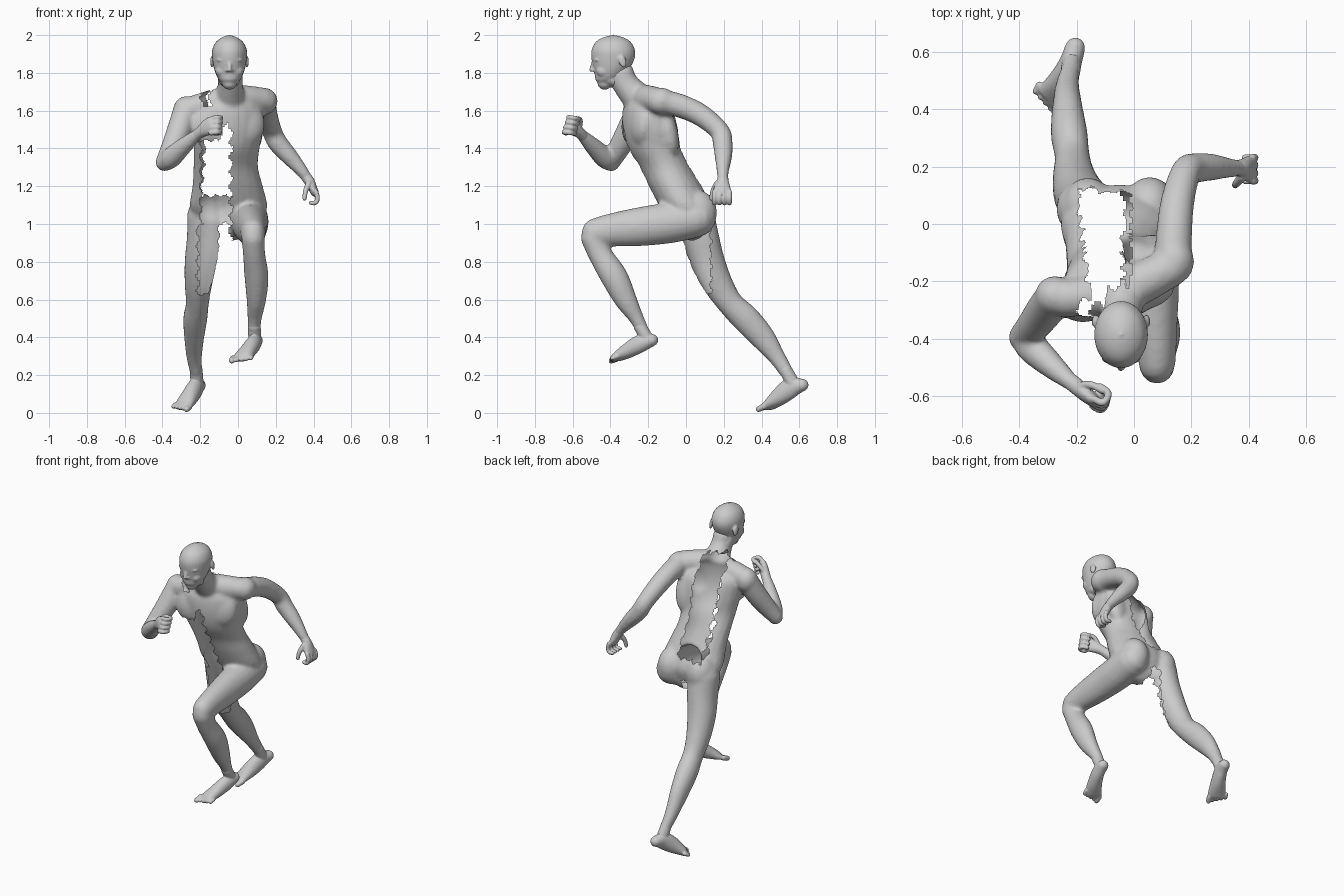
import bpy, bmesh, math
from mathutils import Vector, Matrix

skin = bpy.data.materials.new("skin_grey")
skin.diffuse_color = (0.6, 0.6, 0.6, 1)
Y, Z = Vector((0, 1, 0)), Vector((0, 0, 1))


def spline(pts, n=5):
    """Smooth resampling of the stations."""
    out = []
    for i in range(len(pts) - 1):
        a, b = pts[max(i - 1, 0)], pts[i]
        c, d = pts[i + 1], pts[min(i + 2, len(pts) - 1)]
        for k in range(n):
            t = k / n
            out.append([0.5 * (2 * q + (r - p) * t + (2 * p - 5 * q + 4 * r - s) * t * t
                               + (3 * q - p - 3 * r + s) * t ** 3)
                        for p, q, r, s in zip(a, b, c, d)])
    return out + [list(pts[-1])]


def tube(bm, pts, ref=Y, flat=False, sides=20):
    """Loft of ellipses; a station is x, y, z, half width, half depth, yaw."""
    pts = [list(p) + [p[3]] * (5 - len(p)) + [0] * (6 - max(len(p), 5)) for p in pts]
    st = spline(pts)
    cs = [Vector(p[:3]) for p in st]
    tans = [Z if flat else (cs[min(i + 1, len(cs) - 1)] - cs[max(i - 1, 0)]).normalized()
            for i in range(len(cs))]
    rows = [(c, t, p[3], p[4], p[5]) for c, t, p in zip(cs, tans, st)]
    for end, sg in ((0, -1), (-1, 1)):          # rounded ends
        c, t, w, d, yaw = rows[end]
        r = min(w, d)
        for o, s in ((0.5, 0.85), (0.85, 0.5), (0.98, 0.15)):
            row = (c + t * sg * r * o, t, w * s, d * s, yaw)
            rows.insert(0, row) if sg < 0 else rows.append(row)
    rings = []
    for c, t, w, d, yaw in rows:
        s = Matrix.Rotation(yaw, 3, t) @ t.cross(ref).normalized()
        u = s.cross(t)
        rings.append([bm.verts.new(c + s * w * math.cos(a) + u * d * math.sin(a))
                      for a in (2 * math.pi * j / sides for j in range(sides))])
    for a, b in zip(rings, rings[1:]):
        for j in range(sides):
            k = (j + 1) % sides
            bm.faces.new((a[j], a[k], b[k], b[j]))
    bm.faces.new(rings[0][::-1])
    bm.faces.new(rings[-1])


def blob(bm, c, r, tilt=0, yaw=0):
    m = (Matrix.Translation(c) @ Matrix.Rotation(tilt, 4, 'X') @ Matrix.Rotation(yaw, 4, 'Z')
         @ Matrix.Diagonal((*r, 1)))
    bmesh.ops.create_icosphere(bm, subdivisions=3, radius=1, matrix=m)


def fuse(name, bm, voxel, smooth, hole=None):
    """Melt overlapping volumes into one skin, then open the torn areas."""
    bmesh.ops.recalc_face_normals(bm, faces=bm.faces)
    me = bpy.data.meshes.new(name)
    bm.to_mesh(me)
    bm.free()
    ob = bpy.data.objects.new(name, me)
    bpy.context.collection.objects.link(ob)
    mod = ob.modifiers.new("melt", 'REMESH')
    mod.mode = 'VOXEL'
    mod.voxel_size = voxel
    dg = bpy.context.evaluated_depsgraph_get()
    new = bpy.data.meshes.new_from_object(ob.evaluated_get(dg))
    ob.modifiers.clear()
    ob.data = new
    b = bmesh.new()
    b.from_mesh(new)
    for _ in range(smooth):
        bmesh.ops.smooth_vert(b, verts=b.verts, factor=0.5, use_axis_x=True,
                              use_axis_y=True, use_axis_z=True)
    if hole:
        gone = [f for f in b.faces if hole(f.calc_center_median())]
        bmesh.ops.delete(b, geom=gone, context='FACES')
    for f in b.faces:
        f.smooth = True
        f.material_index = 0
    b.to_mesh(new)
    b.free()
    new.materials.clear()
    new.materials.append(skin)


# ---- body: torso, neck, arms and legs ----
bm = bmesh.new()
tube(bm, [(-.05, .03, 1.00, .165, .09), (-.05, .0, 1.09, .205, .137),
          (-.055, -.055, 1.2, .187, .142), (-.065, -.11, 1.3, .172, .136, .08),
          (-.06, -.166, 1.4, .176, .14, .18), (-.055, -.188, 1.5, .194, .143, .25),
          (-.055, -.203, 1.6, .192, .128, .28), (-.05, -.22, 1.65, .14, .09, .28)], flat=True)
# shoulder girdle, neck, chest, shoulder blade and seat masses
tube(bm, [(.13, -.15, 1.655, .068), (-.04, -.23, 1.66, .075), (-.25, -.26, 1.61, .065)], Z)
tube(bm, [(-.04, -.35, 1.80, .064, .075), (-.04, -.32, 1.74, .066, .07),
          (-.045, -.25, 1.66, .085)])
blob(bm, (.04, -.235, 1.53), (.105, .062, .12), -.1, .28)
blob(bm, (-.15, -.275, 1.53), (.105, .062, .12), -.1, .28)
blob(bm, (.055, -.105, 1.5), (.08, .058, .15), .25, .2)
blob(bm, (.055, .055, 1.06), (.09, .11, .122))
blob(bm, (-.16, .055, 1.06), (.092, .107, .125))
# back-swung arm
blob(bm, (.14, -.13, 1.65), (.07, .08, .072))
tube(bm, [(.135, -.14, 1.65, .066), (.14, -.03, 1.625, .063), (.152, .08, 1.575, .059),
          (.18, .178, 1.492, .053), (.21, .194, 1.43, .053), (.27, .198, 1.36, .047),
          (.335, .195, 1.285, .034), (.375, .195, 1.23, .027)], Vector((1, 0, .3)))
# forward-swung arm
blob(bm, (-.275, -.25, 1.6), (.07, .07, .078))
tube(bm, [(-.275, -.25, 1.61, .066), (-.31, -.3, 1.5, .066), (-.352, -.355, 1.4, .058),
          (-.393, -.395, 1.325, .046)])
tube(bm, [(-.39, -.395, 1.32, .044), (-.355, -.43, 1.35, .055), (-.29, -.49, 1.41, .046),
          (-.215, -.555, 1.475, .029)])
# raised leg
tube(bm, [(.06, .06, 1.03, .1, .1), (.062, -.08, 1.007, .1, .108), (.07, -.25, .985, .086, .103),
          (.078, -.4, .967, .072, .088), (.08, -.487, .95, .065, .078)], Z)
tube(bm, [(.08, -.495, .93, .062, .064), (.085, -.455, .84, .059, .063), (.098, -.38, .72, .064, .072),
          (.097, -.32, .6, .052, .06), (.087, -.256, .49, .037, .038), (.085, -.22, .41, .034, .036)])
# trailing leg
tube(bm, [(-.17, .05, 1.05, .1, .1), (-.177, .075, .93, .094, .1), (-.197, .115, .8, .086, .092),
          (-.21, .17, .68, .073, .08), (-.215, .235, .58, .061, .069), (-.226, .315, .5, .064, .075),
          (-.232, .405, .4, .053, .067), (-.232, .478, .3, .042, .047), (-.222, .53, .22, .034, .038),
          (-.215, .567, .16, .034, .036)])


def torn(p):
    """Ragged missing strips: belly, spine, shoulder top, crotch and inner thigh."""
    x = p.x + .009 * math.sin(p.z * 80)
    y = p.y + .007 * math.sin(p.z * 95)
    z = p.z + .008 * math.sin(p.x * 120)
    front = y < -.02 - .42 * (z - 1.1)
    if z < 1.0:
        crotch = z < .985 and -.092 < x < -.04 and y < .13
        return crotch or (z > .63 and -.212 < x < -.045 and y < .13)
    if front:
        top = 1.44 if x < -.095 else 1.53 - 1.2 * abs(x + .055)
        return (-.195 < x < -.037 and z < top) or (-.19 < x < -.15 and 1.62 < z < 1.72)
    if z < 1.15:
        return -.2 < x < -.045 and y < .07
    return -.2 + .115 * (.14 - y) < x < -.012 and z < 1.74


fuse("body", bm, .011, 4, torn)

# ---- head ----
bm = bmesh.new()
HX = -.045
tube(bm, [(HX, -.43, 1.75, .042, .04), (HX, -.42, 1.765, .057, .06),
          (HX, -.405, 1.79, .071, .078), (HX, -.393, 1.83, .084, .099),
          (HX, -.386, 1.88, .092, .115), (HX, -.385, 1.92, .092, .115),
          (HX, -.385, 1.957, .077, .098), (HX, -.385, 1.98, .053, .071),
          (HX, -.385, 1.994, .026, .034), (HX, -.385, 1.998, .006, .008)], flat=True, sides=28)
tube(bm, [(HX, -.36, 1.8, .064), (HX, -.325, 1.75, .062)])
blob(bm, (HX, -.395, 1.765), (.058, .07, .04), -.3)     # jaw
tube(bm, [(HX, -.488, 1.862, .01), (HX, -.496, 1.835, .011), (HX, -.502, 1.815, .013, .011)])
blob(bm, (HX, -.463, 1.776), (.026, .017, .007))        # lips
blob(bm, (HX, -.461, 1.763), (.022, .017, .007))
blob(bm, (HX, -.442, 1.74), (.03, .026, .023))          # chin
for s in (-1, 1):
    blob(bm, (HX + s * .036, -.467, 1.868), (.034, .022, .009))           # brow
    blob(bm, (HX + s * .034, -.462, 1.845), (.015, .016, .007))           # eye
    blob(bm, (HX + s * .014, -.488, 1.813), (.009, .012, .008))           # nostril
    blob(bm, (HX + s * .043, -.435, 1.81), (.032, .04, .035))             # cheek
    blob(bm, (HX + s * .092, -.335, 1.86), (.009, .021, .034), .25, s * .25)  # ear
fuse("head", bm, .0055, 3)

# ---- hands ----
bm = bmesh.new()
tube(bm, [(.36, .195, 1.25, .028), (.378, .195, 1.225, .028, .032), (.395, .192, 1.19, .024, .045),
          (.407, .19, 1.165, .021, .046)])
for i in range(4):
    y = .15 + .027 * i
    tube(bm, [(.412, y, 1.17, .0135), (.421, y, 1.138, .013), (.41, y, 1.112, .0125),
              (.386, y, 1.112, .0115)], Y, sides=10)
tube(bm, [(.375, .165, 1.215, .017), (.358, .143, 1.175, .014), (.352, .135, 1.135, .012)], sides=10)
fuse("open_hand", bm, .005, 1)

bm = bmesh.new()
tube(bm, [(-.225, -.545, 1.465, .029), (-.2, -.565, 1.485, .029, .031),
          (-.165, -.595, 1.51, .027, .044), (-.14, -.615, 1.522, .023, .048)], Z)
for i in range(4):
    a = Vector((-.14, -.622, 1.52)) + Vector((.002, .008, .026)) * (i - 1.5)
    tube(bm, [(*a, .0135), (*(a + Vector((.03, -.012, .005))), .013),
              (*(a + Vector((.048, .02, .002))), .0125),
              (*(a + Vector((.02, .045, -.004))), .0115)], Z, sides=10)
tube(bm, [(-.185, -.565, 1.515, .016), (-.15, -.56, 1.55, .014), (-.11, -.58, 1.56, .012)],
     Z, sides=10)
fuse("fist", bm, .005, 1)


# ---- feet: sole loft and five toes fanned across the front ----
def foot(name, stations, ankle, ahead, side):
    b = bmesh.new()
    tube(b, stations, Z)
    tube(b, ankle)
    ball, ahead, side = Vector(stations[-1][:3]), Vector(ahead), Vector(side)
    for i in range(5):
        p = ball + side * (.0245 * (i - 1.8)) - ahead * (.007 * i)
        r = .017 if i == 0 else .0125
        e = p + ahead * (.036 - .002 * i)
        tube(b, [(*p, r), (*e, r * .95)], Z, sides=10)
    fuse(name, b, .005, 1)


foot("raised_foot",
     [(.097, -.18, .385, .035, .033), (.082, -.245, .365, .039, .047),
      (.053, -.31, .328, .045, .04), (.024, -.36, .298, .053, .026), (.016, -.375, .289, .053, .018)],
     [(.086, -.245, .46, .034), (.09, -.207, .395, .034)], (-.2, -.88, -.35), (.95, -.28, 0))
foot("trailing_foot",
     [(-.205, .614, .147, .035, .035), (-.222, .56, .135, .039, .054),
      (-.252, .5, .09, .046, .049), (-.285, .447, .045, .055, .03), (-.295, .435, .034, .054, .021)],
     [(-.222, .525, .23, .034), (-.216, .567, .15, .035)], (-.42, -.8, -.4), (-.87, .49, 0))
